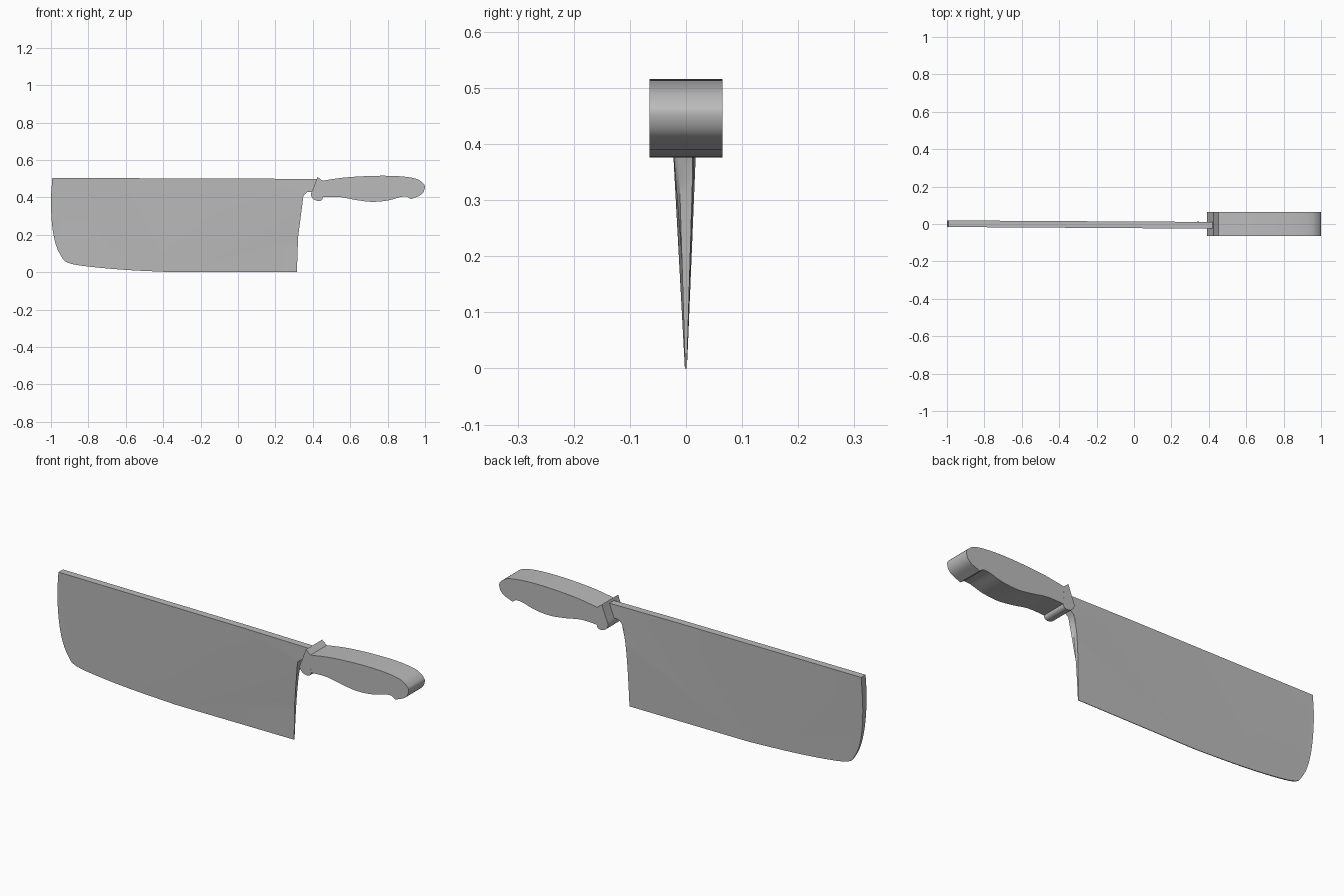
import bpy, bmesh
from mathutils import Vector

cube = bpy.data.objects.get("Cube")
if cube:
    bpy.data.objects.remove(cube)

steel = bpy.data.materials.new("plain_grey")
steel.use_nodes = True
GREY = (0.5, 0.5, 0.5, 1)
steel.diffuse_color = GREY
steel.node_tree.nodes["Principled BSDF"].inputs["Base Color"].default_value = GREY


def smooth_path(points, steps=5):
    """Catmull-Rom curve through open (x, z) points."""
    p = [Vector(q) for q in points]
    p = [p[0] * 2 - p[1]] + p + [p[-1] * 2 - p[-2]]
    out = []
    for a, b, c, d in zip(p, p[1:], p[2:], p[3:]):
        for i in range(steps):
            t = i / steps
            out.append((2 * b + (c - a) * t + (2 * a - 5 * b + 4 * c - d) * t * t
                        + (3 * b - a - 3 * c + d) * t ** 3) / 2)
    return out + [p[-2]]


def finish(name, bm):
    bmesh.ops.recalc_face_normals(bm, faces=bm.faces)
    mesh = bpy.data.meshes.new(name)
    bm.to_mesh(mesh)
    bm.free()
    mesh.materials.append(steel)
    obj = bpy.data.objects.new(name, mesh)
    bpy.context.collection.objects.link(obj)
    bpy.ops.object.select_all(action="DESELECT")
    obj.select_set(True)
    bpy.context.view_layer.objects.active = obj
    bpy.ops.object.shade_smooth_by_angle(angle=0.6)
    return obj


def slab(name, outline, half):
    """Flat-sided part: an x-z outline extruded across y."""
    bm = bmesh.new()
    face = bm.faces.new([bm.verts.new((x, -half, z)) for x, z in outline])
    ext = bmesh.ops.extrude_face_region(bm, geom=[face])["geom"]
    verts = [v for v in ext if isinstance(v, bmesh.types.BMVert)]
    bmesh.ops.translate(bm, verts=verts, vec=(0, 2 * half, 0))
    return finish(name, bm)


# Blade: rounded tip, wedge section, heel facet split off by a crease
spine = [Vector(q) for q in ((0.42, 0.43), (0.42, 0.497), (0.05, 0.501))]
tip = smooth_path([(-0.993, 0.503), (-1, 0.38), (-0.994, 0.25), (-0.975, 0.15),
                   (-0.945, 0.085), (-0.91, 0.05), (-0.8, 0.03), (-0.6, 0.012),
                   (-0.35, 0)], 3)
heel = smooth_path([(0.315, 0), (0.32, 0.15), (0.327, 0.27), (0.337, 0.36),
                    (0.35, 0.41)], 3)
neck = [Vector((0.37, 0.428))]
outline = spine + tip + heel + neck
crease_low = len(spine) + len(tip) - 1
crease_top = crease_low + len(heel)


def blade_y(index, x, z, side):
    wedge = 0.1 + 0.9 * min(1, z / 0.42)
    if crease_low < index < crease_top:
        return side * 0.014 * wedge
    t = (x + 1) / 1.4
    reach = 0.019 - 0.008 * t if side > 0 else 0.016 + 0.009 * t
    return side * reach * wedge


bm = bmesh.new()
sheets = []
for side in (-1, 1):
    v = [bm.verts.new((x, blade_y(i, x, z, side), z)) for i, (x, z) in enumerate(outline)]
    bm.faces.new(v[:crease_low + 1] + v[crease_top:])
    bm.faces.new(v[crease_low:crease_top + 1])
    sheets.append(v)
front, back = sheets
for i in range(len(front)):
    j = (i + 1) % len(front)
    bm.faces.new((front[i], front[j], back[j], back[i]))
bmesh.ops.triangulate(bm, faces=[f for f in bm.faces if len(f.verts) > 4])
finish("blade", bm)

# Handle: bowed back, rounded butt, finger swell and small hook
grip_top = smooth_path([(0.44, 0.487), (0.57, 0.506), (0.73, 0.515), (0.86, 0.513),
                        (0.95, 0.5), (0.99, 0.475), (0.999, 0.45), (0.98, 0.415),
                        (0.925, 0.39)])
grip_low = smooth_path([(0.905, 0.404), (0.87, 0.402), (0.8, 0.383), (0.715, 0.376),
                        (0.63, 0.386), (0.54, 0.402), (0.44, 0.4)])
slab("handle", grip_top + grip_low, 0.065)

# Guard: slanted collar between blade and handle
guard = [(0.425, 0.51), (0.452, 0.488), (0.45, 0.44)]
guard += smooth_path([(0.454, 0.402), (0.45, 0.388), (0.435, 0.38), (0.41, 0.386),
                      (0.395, 0.4), (0.391, 0.42), (0.405, 0.455)], 3)
slab("guard", guard, 0.0652)
